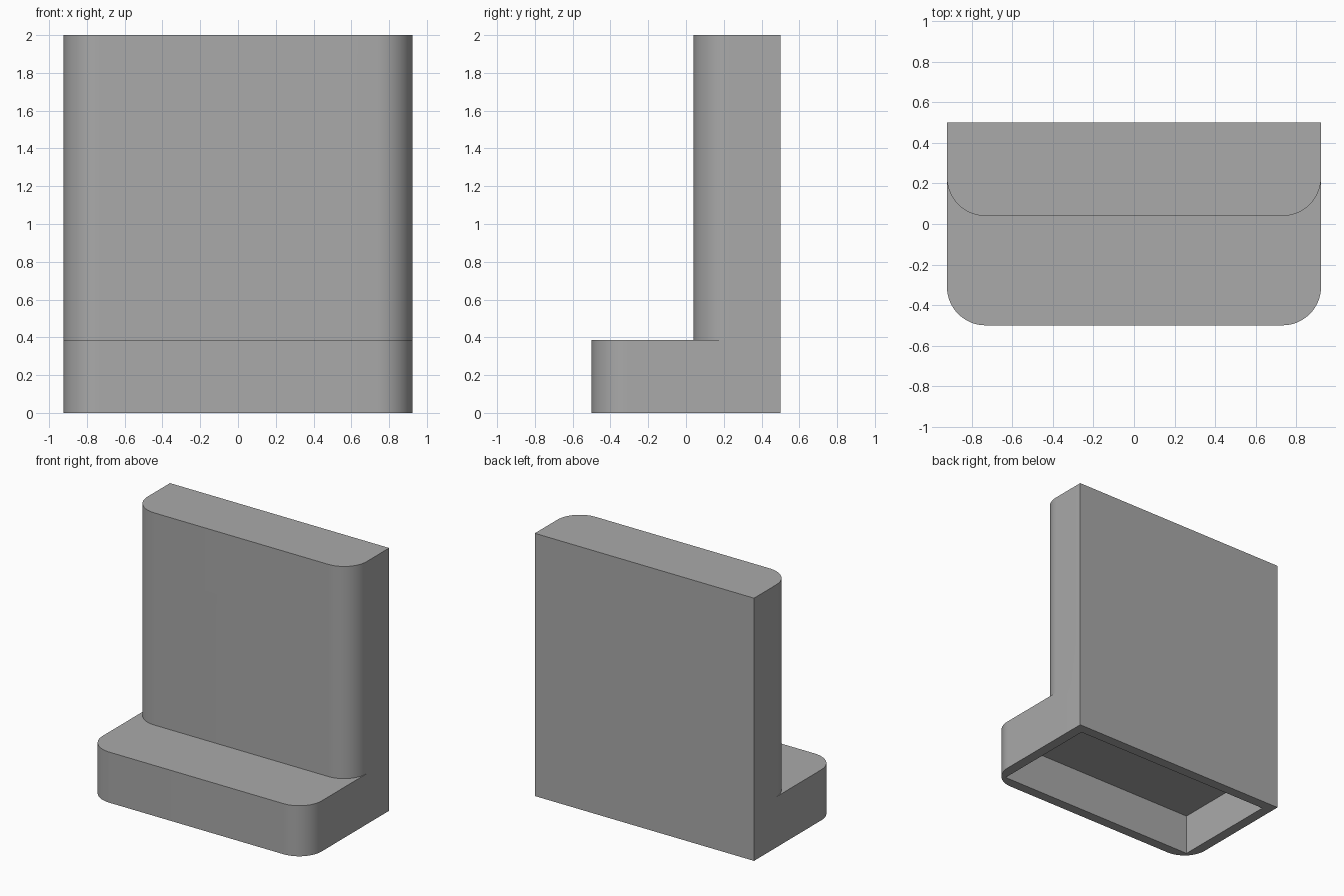
import bpy
import math

if "Cube" in bpy.data.objects:
    bpy.data.objects.remove(bpy.data.objects["Cube"], do_unlink=True)

HALF_W, BACK = 0.923, 0.5
STEP, HEIGHT = 0.385, 2.0
RADIUS, WALL = 0.19, 0.077

grey = bpy.data.materials.new("mid grey")
grey.use_nodes = True
colour = (0.4, 0.4, 0.4, 1)
grey.diffuse_color = colour
grey.node_tree.nodes["Principled BSDF"].inputs["Base Color"].default_value = colour


def outline(front, radius, steps=16):
    """Plan outline with square back corners and rounded front corners."""
    right = [(HALF_W, BACK)]
    left = [(-HALF_W, BACK)]
    for i in range(steps + 1):
        a = math.pi / 2 * i / steps
        x = HALF_W - radius + radius * math.cos(a)
        y = front + radius - radius * math.sin(a)
        right.append((x, y))
        left.append((-x, y))
    return left + right[::-1]


def prism(name, points, z0, z1):
    n = len(points)
    verts = [(x, y, z) for z in (z0, z1) for x, y in points]
    faces = [tuple(range(n))[::-1], tuple(range(n, 2 * n))]
    faces += [(i, (i + 1) % n, n + (i + 1) % n, n + i) for i in range(n)]
    mesh = bpy.data.meshes.new(name)
    mesh.from_pydata(verts, [], faces)
    mesh.materials.append(grey)
    obj = bpy.data.objects.new(name, mesh)
    bpy.context.collection.objects.link(obj)
    return obj


def combine(target, other, operation):
    mod = target.modifiers.new(operation.lower(), "BOOLEAN")
    mod.operation = operation
    mod.solver = "EXACT"
    mod.object = other
    bpy.context.view_layer.objects.active = target
    bpy.ops.object.modifier_apply(modifier=mod.name)
    bpy.data.objects.remove(other, do_unlink=True)


# Full-height body, rounded at the front
body = prism("stepped_panel", outline(-BACK, RADIUS), 0, HEIGHT)

# Keep only the upright panel above the step
upright = prism("upright", outline(0.04, RADIUS), STEP, HEIGHT)
above = prism("above_step", [(-1, 1), (-1, -1), (1, -1), (1, 1)], STEP, HEIGHT + 1)
combine(above, upright, "DIFFERENCE")
combine(body, above, "DIFFERENCE")

# Rectangular hollow under the base
ix, iy = HALF_W - WALL, BACK - WALL
hollow = prism("hollow", [(-ix, iy), (-ix, -iy), (ix, -iy), (ix, iy)], -0.2, STEP - WALL)
combine(body, hollow, "DIFFERENCE")

# Smooth rounded corners, sharp edges kept
bpy.ops.object.select_all(action="DESELECT")
body.select_set(True)
bpy.context.view_layer.objects.active = body
bpy.ops.object.shade_smooth_by_angle(angle=math.radians(30))
